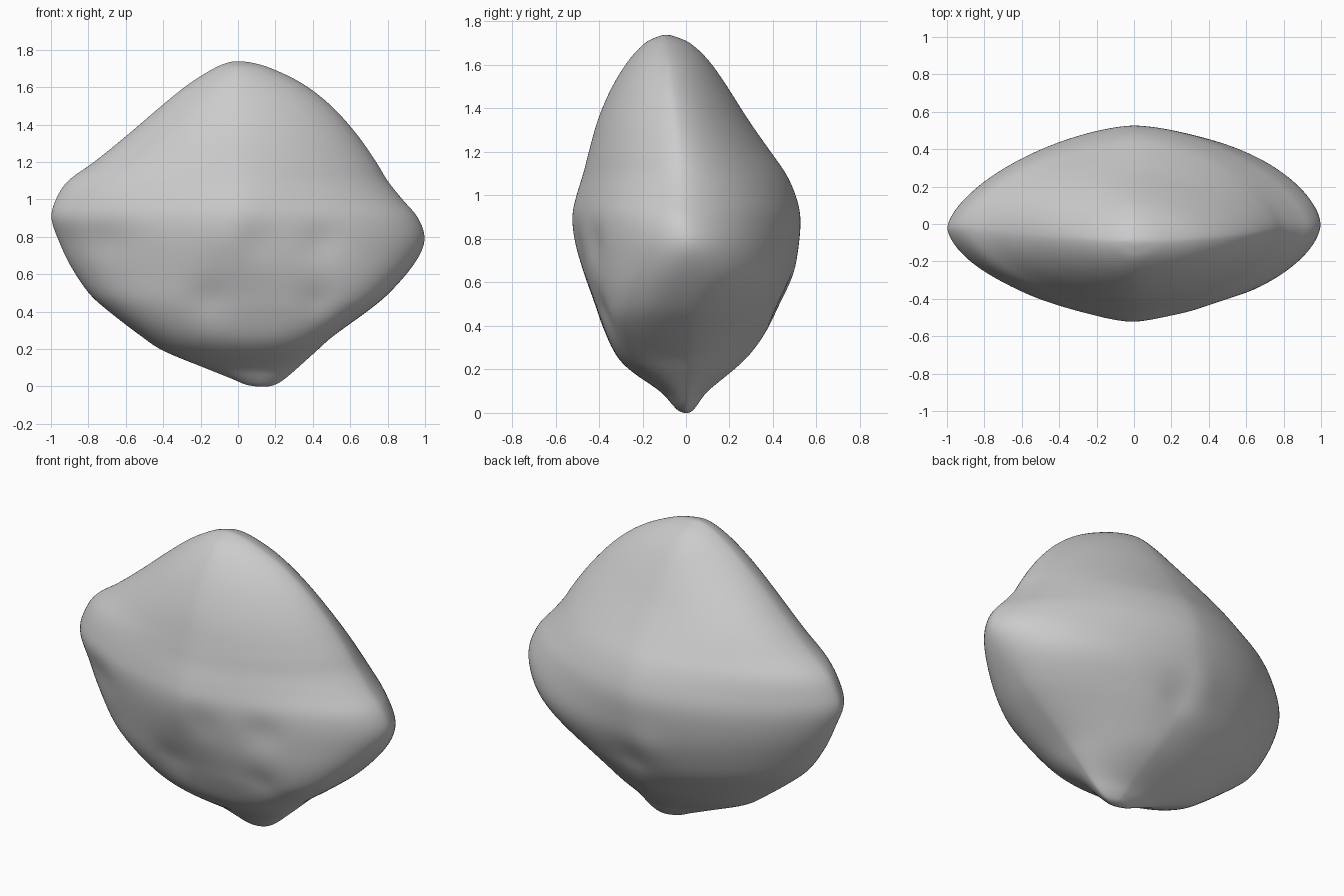
import bpy, bmesh, math
from mathutils import Vector

# Outline stations: z, left x, right x, front y, back y, ridge y
ROWS = [
    (0.00, 0.10, 0.16, -0.01, 0.01, 0.0),
    (0.01, 0.04, 0.20, -0.035, 0.03, 0.0),
    (0.04, -0.03, 0.25, -0.065, 0.055, 0.0),
    (0.10, -0.18, 0.32, -0.12, 0.10, 0.0),
    (0.19, -0.40, 0.42, -0.25, 0.21, 0.0),
    (0.27, -0.52, 0.51, -0.325, 0.295, 0.0),
    (0.40, -0.69, 0.69, -0.385, 0.39, 0.01),
    (0.50, -0.80, 0.81, -0.42, 0.44, 0.01),
    (0.65, -0.90, 0.94, -0.47, 0.495, 0.0),
    (0.78, -0.96, 1.00, -0.50, 0.52, 0.0),
    (0.90, -1.00, 0.965, -0.505, 0.527, -0.02),
    (1.00, -0.975, 0.88, -0.488, 0.505, -0.02),
    (1.10, -0.91, 0.80, -0.465, 0.46, -0.02),
    (1.20, -0.77, 0.74, -0.445, 0.39, -0.03),
    (1.35, -0.585, 0.635, -0.405, 0.285, -0.05),
    (1.50, -0.41, 0.50, -0.34, 0.19, -0.07),
    (1.62, -0.26, 0.345, -0.265, 0.105, -0.08),
    (1.70, -0.13, 0.18, -0.19, 0.02, -0.09),
    (1.73, -0.06, 0.08, -0.13, -0.05, -0.09),
    (1.738, -0.02, 0.02, -0.10, -0.08, -0.09),
]
SEG, SUB = 144, 6

# Shallow dents (+) and bumps (-) on the faces: x, z, radius, depth, side
MARKS = [(-0.15, 0.47, 0.10, 0.02, -1), (0.45, 0.78, 0.09, 0.02, -1),
         (0.12, 0.78, 0.10, 0.015, -1), (0.42, 0.46, 0.09, 0.02, -1),
         (-0.70, 0.78, 0.11, 0.015, -1), (0.0, 0.91, 0.2, -0.02, -1),
         (0.05, 0.50, 0.10, 0.02, 1), (-0.10, 0.62, 0.10, -0.01, 1)]


def spline(a, b, c, d, t):
    return 0.5 * (2*b + (c-a)*t + (2*a-5*b+4*c-d)*t*t + (3*b-a-3*c+d)*t**3)


def station(i, t):
    rows = [ROWS[max(0, min(len(ROWS) - 1, i + k))] for k in (-1, 0, 1, 2)]
    return [spline(*vals, t) for vals in zip(*rows)]


def bell(z, mid, width):
    return math.exp(-((z - mid) / width) ** 2)


def fullness(z, right, back):
    # Section exponent per quarter: low is lens-like, high is boxy
    if back and right:
        return 1.62 + 0.4 * bell(z, 0.6, 0.15)
    if back:
        return 1.55 + 0.5 * bell(z, 1.35, 0.2)
    if right:
        return 1.68 + 1.5 * bell(z, 0.36, 0.24)
    return 1.65 + 0.6 * bell(z, 0.33, 0.22)


def ring(row):
    z, xl, xr, yf, yb, ridge = row
    xc = 0.13 * max(0.0, 1 - z / 0.5)
    pts = []
    for k in range(SEG):
        a = 2 * math.pi * k / SEG
        c, s = math.cos(a), math.sin(a)
        p = fullness(z, c > 0, s > 0)
        x = xc + ((xr - xc) if c > 0 else (xl - xc)) * abs(c) ** (2 / p)
        y = ridge + ((yb - ridge) if s > 0 else (yf - ridge)) * abs(s) ** (2 / p)
        for mx, mz, r, depth, side in MARKS:
            if s * side > 0:
                g = math.exp(-((x - mx) ** 2 + (z - mz) ** 2) / (r * r))
                y -= side * depth * g * min(1, abs(s) * 2)
        pts.append(Vector((x, y, z)))
    return pts


# Loft the boulder from bottom tip to crown
bm = bmesh.new()
loops = []
for i in range(len(ROWS) - 1):
    for j in range(SUB):
        loops.append([bm.verts.new(p) for p in ring(station(i, j / SUB))])
loops.append([bm.verts.new(p) for p in ring(ROWS[-1])])
for lo, hi in zip(loops, loops[1:]):
    for k in range(SEG):
        n = (k + 1) % SEG
        bm.faces.new((lo[k], lo[n], hi[n], hi[k]))
bm.faces.new(loops[0][::-1])
bm.faces.new(loops[-1])
bmesh.ops.recalc_face_normals(bm, faces=bm.faces[:])
for f in bm.faces:
    f.smooth = True

mesh = bpy.data.meshes.new("boulder")
bm.to_mesh(mesh)
bm.free()
boulder = bpy.data.objects.new("boulder", mesh)
bpy.context.collection.objects.link(boulder)

# Soften the ridges
soft = boulder.modifiers.new("soften", 'SMOOTH')
soft.factor = 0.5
soft.iterations = 10
